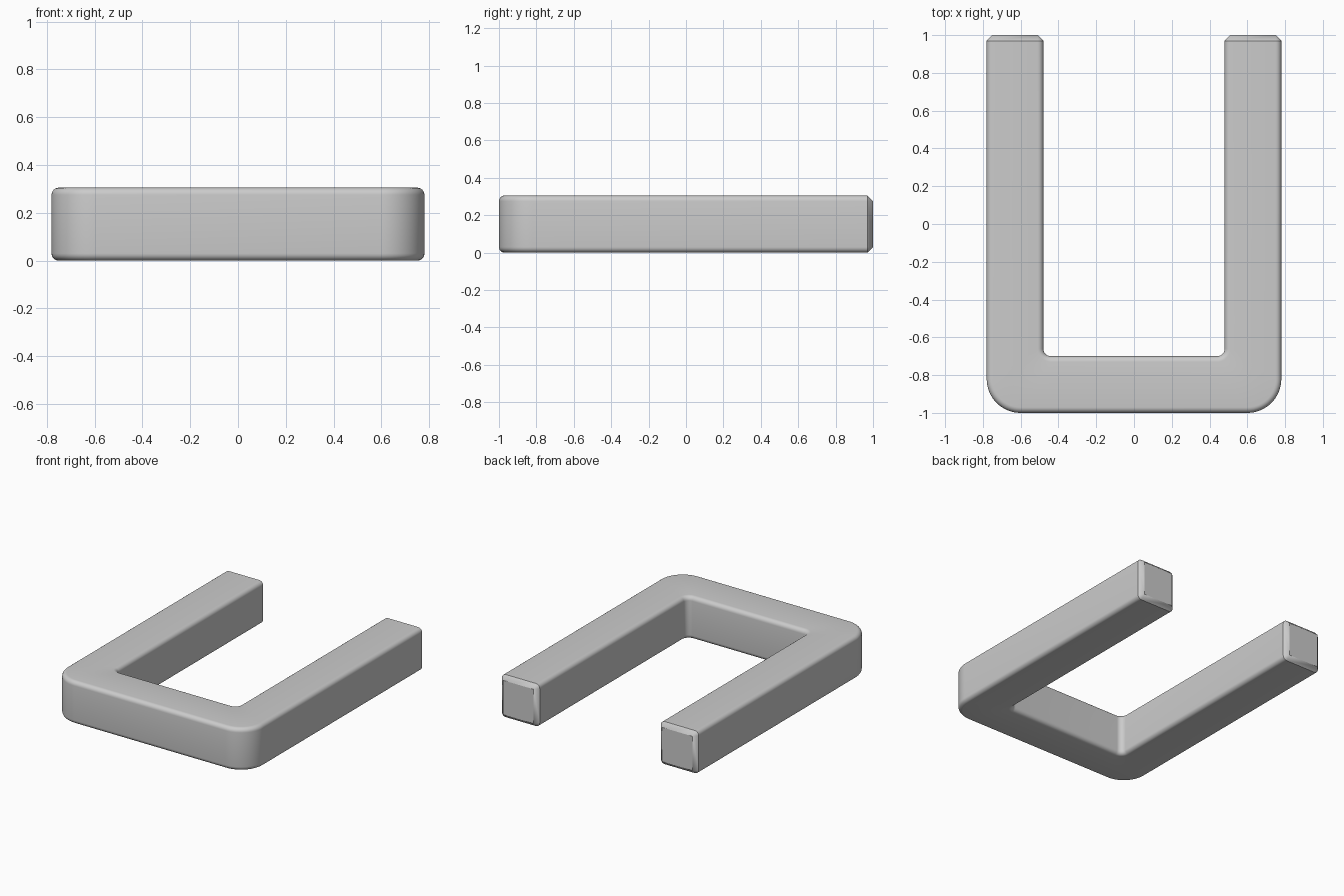
import bpy
import bmesh
from math import cos, sin, radians

cube = bpy.data.objects.get("Cube")
if cube:
    bpy.data.objects.remove(cube, do_unlink=True)

HALF_WIDTH, BAR, HEIGHT = 0.78, 0.30, 0.305
FILLET, CHAMFER = 0.03, 0.03
OUTER_R, INNER_R = 0.18, 0.04
STEPS, CORNER_STEPS = 6, 16


def section(fillet):
    """Bar cross-section as (is_outer, depth below the side wall, z)."""
    points = []
    for outer, top in ((1, 0), (1, 1), (0, 1), (0, 0)):
        for i in range(STEPS + 1):
            t = radians(90 * i / STEPS)
            if outer != top:
                t = radians(90) - t
            depth = FILLET - fillet * cos(t)
            rise = FILLET - fillet * sin(t)
            points.append((outer, depth, HEIGHT - rise if top else rise))
    return points


def ring(bm, side, angle, fillet=FILLET, y=None):
    """One cross-section, turned to the given angle around a corner."""
    verts = []
    for outer, depth, z in section(fillet):
        wall = 0 if outer else BAR
        r = OUTER_R if outer else INNER_R
        reach = r - depth if outer else r + depth
        cx = side * (HALF_WIDTH - wall - r)
        cy = -1 + wall + r
        py = cy + reach * sin(angle) if y is None else y
        verts.append(bm.verts.new((cx + reach * cos(angle), py, z)))
    return verts


# Sweep the section from one tip, around both corners, to the other tip
bm = bmesh.new()
rings = [ring(bm, 1, 0, 0, 1), ring(bm, 1, 0, y=1 - CHAMFER)]
for side, start in ((1, 0), (-1, -90)):
    for i in range(CORNER_STEPS + 1):
        rings.append(ring(bm, side, radians(start - 90 * i / CORNER_STEPS)))
back = radians(-180)
rings += [ring(bm, -1, back, y=1 - CHAMFER), ring(bm, -1, back, 0, 1)]

for a, b in zip(rings, rings[1:]):
    for i in range(len(a)):
        j = (i + 1) % len(a)
        bm.faces.new((a[i], a[j], b[j], b[i]))

# Flat tips: each corner fillet narrows to a single point
for end in (rings[0], rings[-1]):
    bm.faces.new(end)
bmesh.ops.remove_doubles(bm, verts=bm.verts, dist=1e-5)
bmesh.ops.recalc_face_normals(bm, faces=bm.faces)

mesh = bpy.data.meshes.new("u_shaped_bar")
bm.to_mesh(mesh)
bm.free()
bar = bpy.data.objects.new("u_shaped_bar", mesh)
bpy.context.collection.objects.link(bar)

bpy.ops.object.select_all(action='DESELECT')
bar.select_set(True)
bpy.context.view_layer.objects.active = bar
bpy.ops.object.shade_smooth_by_angle(angle=radians(30))
